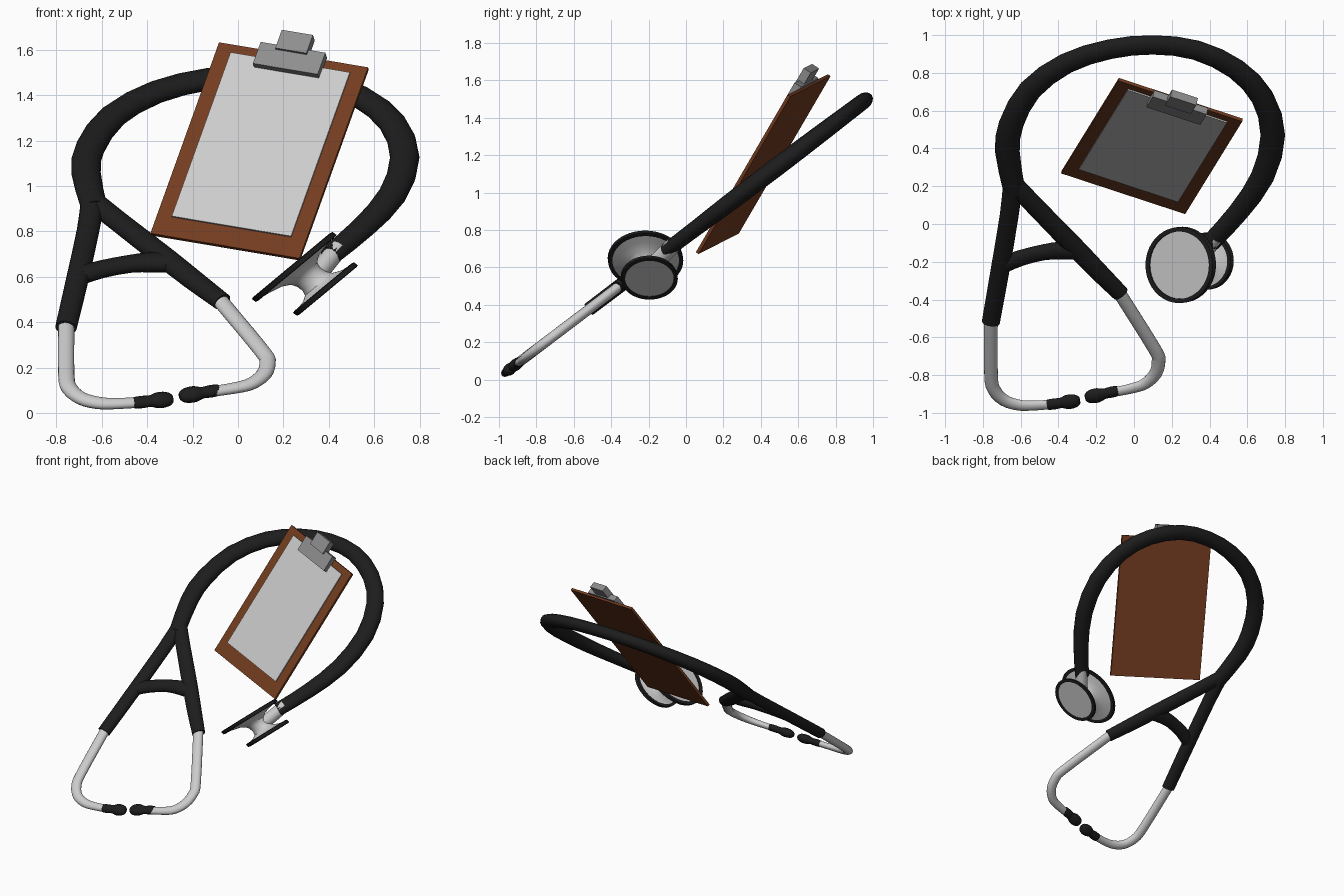
import bpy, bmesh, math
from mathutils import Vector, Matrix

if "Cube" in bpy.data.objects:
    bpy.data.objects.remove(bpy.data.objects["Cube"])

def material(name, col):
    m = bpy.data.materials.new(name)
    m.diffuse_color = (*col, 1)
    m.use_nodes = True
    m.node_tree.nodes["Principled BSDF"].inputs["Base Color"].default_value = m.diffuse_color
    return m

BLACK = material("black_rubber", (0.012, 0.012, 0.012))
BROWN = material("brown_board", (0.17, 0.045, 0.014))
CLIP = material("clip_grey", (0.27, 0.27, 0.27))

TILT = math.atan(0.758)
W = Vector((0, -math.sin(TILT), math.cos(TILT)))   # normal of the tilted plane
FLAT = 0.76                                        # tubes are slightly flattened

def finish(name, bm, mat=None, smooth=True):
    bmesh.ops.recalc_face_normals(bm, faces=bm.faces)
    me = bpy.data.meshes.new(name)
    bm.to_mesh(me)
    bm.free()
    ob = bpy.data.objects.new(name, me)
    bpy.context.collection.objects.link(ob)
    if mat:
        me.materials.append(mat)
    if smooth:
        bpy.ops.object.select_all(action='DESELECT')
        ob.select_set(True)
        bpy.context.view_layer.objects.active = ob
        bpy.ops.object.shade_smooth_by_angle(angle=math.radians(40))
    return ob

def skin(bm, rings, caps=True):
    n = len(rings[0])
    for a, b in zip(rings, rings[1:]):
        for i in range(n):
            j = (i + 1) % n
            bm.faces.new((a[i], a[j], b[j], b[i]))
    if caps:
        bm.faces.new(rings[0])
        bm.faces.new(rings[-1])

def smooth_path(pts, sub):
    # Catmull-Rom through (x, y, radius) points
    p = [Vector(q) for q in pts]
    p = [2 * p[0] - p[1]] + p + [2 * p[-1] - p[-2]]
    out = []
    for a, b, c, d in zip(p, p[1:], p[2:], p[3:]):
        for k in range(sub):
            t = k / sub
            out.append(0.5 * (2 * b + (c - a) * t + (2 * a - 5 * b + 4 * c - d) * t * t
                              + (3 * b - a - 3 * c + d) * t ** 3))
    return out + [p[-2]]

def tube(name, pts, mat=None, sub=2, sides=16):
    # tube whose path is given in top view and lies in the tilted plane
    path = smooth_path(pts, sub)
    pos = [Vector((q.x, q.y, 0.77 + 0.758 * q.y)) for q in path]
    bm = bmesh.new()
    rings = []
    for i, q in enumerate(path):
        t = (pos[min(i + 1, len(pos) - 1)] - pos[max(i - 1, 0)]).normalized()
        side = t.cross(W)
        rings.append([bm.verts.new(pos[i] + q.z * (side * math.cos(a) + W * FLAT * math.sin(a)))
                      for a in (2 * math.pi * k / sides for k in range(sides))])
    skin(bm, rings)
    return finish(name, bm, mat)

def lathe(name, profile, mtx, mat=None, closed=False, sides=40):
    bm = bmesh.new()
    rings = [[bm.verts.new(mtx @ Vector((r * math.cos(a), r * math.sin(a), s)))
              for a in (2 * math.pi * k / sides for k in range(sides))] for r, s in profile]
    if closed:
        rings.append(rings[0])
    skin(bm, rings, not closed)
    return finish(name, bm, mat)

# Rubber tubing
tube("main_tube", [(0.405, -0.10, .052), (0.55, 0.06, .056), (0.68, 0.25, .063), (0.735, 0.47, .065),
                   (0.68, 0.67, .062), (0.54, 0.82, .059), (0.33, 0.92, .057), (0.1, 0.948, .056),
                   (-0.13, 0.925, .057), (-0.36, 0.85, .059), (-0.55, 0.71, .063),
                   (-0.65, 0.53, .066), (-0.67, 0.38, .065), (-0.632, 0.17, .058)], BLACK)
tube("left_branch", [(-0.64, 0.22, .053), (-0.66, 0.05, .05), (-0.71, -0.25, .05),
                     (-0.758, -0.52, .048)], BLACK)
tube("right_branch", [(-0.645, 0.22, .053), (-0.52, 0.09, .052), (-0.33, -0.105, .054),
                      (-0.2, -0.24, .052), (-0.07, -0.37, .046)], BLACK)
tube("bridge", [(-0.69, -0.215, .048), (-0.6, -0.18, .046), (-0.48, -0.15, .046),
                (-0.38, -0.14, .052), (-0.29, -0.145, .05)], BLACK)

# Metal ear tubes
tube("left_ear_tube", [(-0.757, -0.48, .036), (-0.757, -0.79, .036), (-0.742, -0.875, .036),
                       (-0.69, -0.932, .034), (-0.62, -0.957, .032), (-0.55, -0.962, .029),
                       (-0.43, -0.955, .027)], sub=3)
tube("right_ear_tube", [(-0.09, -0.345, .036), (0.105, -0.655, .036), (0.13, -0.72, .036),
                        (0.115, -0.79, .035), (0.06, -0.845, .032), (-0.01, -0.87, .029),
                        (-0.12, -0.893, .027)], sub=3)

# Ear tips: sleeve, neck and bulb along a straight line
TIP = [(0, .026), (.03, .03), (.22, .032), (.36, .03), (.45, .031),
       (.6, .041), (.78, .041), (.93, .032), (1, .018)]
for side, a, b in (("left", (-0.46, -0.958), (-0.287, -0.933)),
                   ("right", (-0.083, -0.882), (-0.257, -0.921))):
    tube(side + "_ear_tip", [(a[0] + (b[0] - a[0]) * t, a[1] + (b[1] - a[1]) * t, r)
                             for t, r in TIP], BLACK)

# Chest piece: two discs on a short stem
chest = Matrix(((.77, 0, .82, .245), (0, .87, .12, -.217), (.64, 0, -.58, .645), (0, 0, 0, 1)))
lathe("chest_body", [(.208, -.002), (.214, .012), (.16, .022), (.105, .036), (.075, .056), (.066, .08),
                     (.066, .11), (.078, .135), (.11, .152), (.158, .16), (.155, .178)], chest)
def rim(name, r, w, s):
    lathe(name, [(r, s - .011), (r, s + .011), (r - w * .5, s + .014), (r - w, s + .011),
                 (r - w, s - .011), (r - w * .5, s - .014)], chest, BLACK, closed=True)
rim("diaphragm_rim", .231, .026, .003)
rim("bell_rim", .174, .024, .171)

# Metal connector from the stem to the main tube
p, q = Vector((.325, -.205, .585)), Vector((.44, -.065, .722))
rot = (q - p).to_track_quat('Z', 'Y').to_matrix().to_4x4()
lathe("chest_connector", [(.046, 0), (.042, (q - p).length)], Matrix.Translation(p) @ rot, sides=20)

# Clipboard, in its own frame: across, along, towards the reader
a = Vector((.655, -.215, -.11)).normalized()
b = Vector((.30, .49, .84))
b = (b - a * b.dot(a)).normalized()
c = a.cross(b)
board = Matrix((a, b, c)).transposed().to_4x4()
board.translation = (.095, .412, 1.153)

def slab(name, lo, hi, mat=None):
    lo, hi = Vector(lo), Vector(hi)
    bm = bmesh.new()
    bmesh.ops.create_cube(bm, size=1, matrix=board @ Matrix.Translation((lo + hi) / 2)
                          @ Matrix.Diagonal((*(hi - lo), 1)))
    return finish(name, bm, mat, smooth=False)

slab("clipboard", (-.35, -.51, -.01), (.35, .51, .008), BROWN)
slab("paper", (-.28, -.41, .006), (.28, .465, .016))
slab("clip_base", (-.152, .41, .004), (.152, .525, .046), CLIP)
slab("clip_tab", (-.073, .5, .012), (.073, .597, .058), CLIP)
